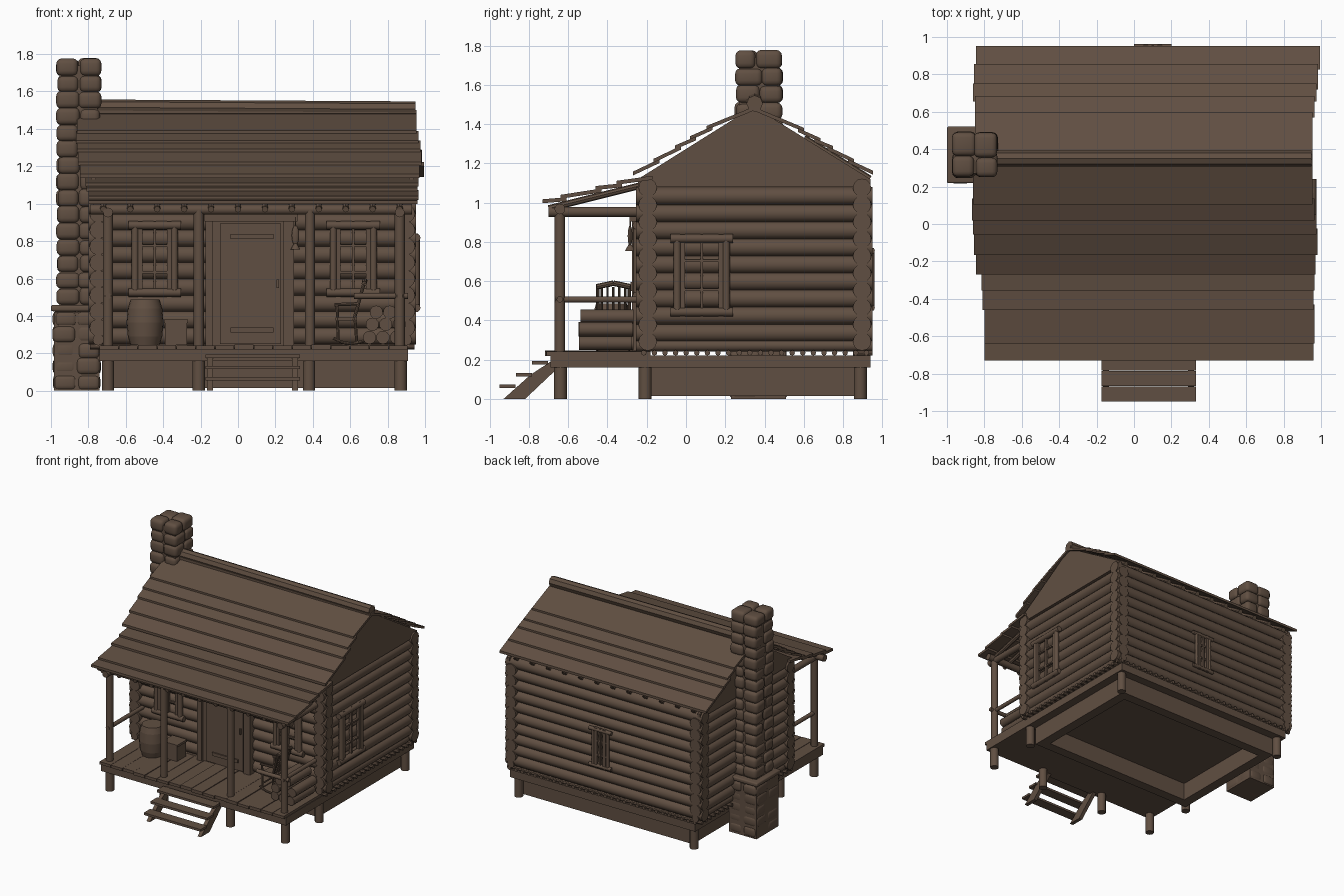
import bpy, bmesh, math, random
from mathutils import Vector, Matrix

random.seed(4)
WOOD = bpy.data.materials.new("dark brown wood")
WOOD.diffuse_color = (0.118, 0.078, 0.054, 1)


class Part:
    """Collects simple solids into one named object."""
    def __init__(self, name):
        self.name, self.bm = name, bmesh.new()

    def box(self, x0, x1, y0, y1, z0, z1, bevel=0):
        m = Matrix.Translation(((x0 + x1) / 2, (y0 + y1) / 2, (z0 + z1) / 2)) @ \
            Matrix.Diagonal((x1 - x0, y1 - y0, z1 - z0, 1))
        v = bmesh.ops.create_cube(self.bm, size=1, matrix=m)["verts"]
        if bevel:
            edges = list({e for p in v for e in p.link_edges})
            bmesh.ops.bevel(self.bm, geom=edges, offset=bevel, segments=3,
                            profile=0.5, affect='EDGES')

    def rod(self, a, b, r, r2=None, seg=12):
        a, b = Vector(a), Vector(b)
        m = Matrix.Translation((a + b) / 2) @ (b - a).to_track_quat('Z', 'Y').to_matrix().to_4x4()
        bmesh.ops.create_cone(self.bm, cap_ends=True, segments=seg, radius1=r,
                              radius2=r if r2 is None else r2, depth=(b - a).length, matrix=m)

    def prism(self, pts, x0, x1):
        """Extrude a (y, z) outline along x."""
        lo = [self.bm.verts.new((x0, y, z)) for y, z in pts]
        hi = [self.bm.verts.new((x1, y, z)) for y, z in pts]
        self.bm.faces.new(lo)
        self.bm.faces.new(hi[::-1])
        for i in range(len(pts)):
            j = (i + 1) % len(pts)
            self.bm.faces.new((lo[j], lo[i], hi[i], hi[j]))

    def ball(self, c, sx, sy, sz):
        bmesh.ops.create_uvsphere(self.bm, u_segments=12, v_segments=8, radius=1,
                                  matrix=Matrix.Translation(c) @ Matrix.Diagonal((sx, sy, sz, 1)))

    def done(self, smooth=True):
        bmesh.ops.recalc_face_normals(self.bm, faces=self.bm.faces)
        me = bpy.data.meshes.new(self.name)
        self.bm.to_mesh(me)
        self.bm.free()
        ob = bpy.data.objects.new(self.name, me)
        bpy.context.collection.objects.link(ob)
        me.materials.append(WOOD)
        if smooth:
            bpy.ops.object.select_all(action='DESELECT')
            ob.select_set(True)
            bpy.context.view_layer.objects.active = ob
            bpy.ops.object.shade_smooth_by_angle(angle=math.radians(40))
        return ob


# Stub posts and foundation skirt
p = Part("foundation_posts")
for x in (-0.695, 0.87):
    for y in (-0.64, -0.208, 0.888):
        p.rod((x, y, 0), (x, y, 0.2), 0.033)
for x in (-0.21, 0.38):
    p.rod((x, -0.64, 0), (x, -0.64, 0.2), 0.033)
p.done()
p = Part("foundation_skirt")
for x0, x1, y0, y1 in ((-0.67, 0.84, -0.18, -0.1), (-0.67, 0.84, 0.79, 0.87),
                       (-0.67, -0.59, -0.1, 0.79), (0.76, 0.84, -0.1, 0.79)):
    p.box(x0, x1, y0, y1, 0.015, 0.17)
p.done(False)

# Floor platform, joist ends and porch boards
p = Part("floor_platform")
p.box(-0.74, 0.91, -0.69, 0.94, 0.16, 0.222)
p.done(False)
p = Part("floor_joists")
for i in range(22):
    y = -0.215 + i * 0.054
    p.rod((-0.79, y, 0.235), (0.945, y, 0.235), 0.014, seg=8)
for i in range(30):
    x = -0.74 + i * 0.057
    p.rod((x, 0.85, 0.235), (x, 0.95, 0.235), 0.014, seg=8)
p.done()
p = Part("porch_boards")
for i in range(16):
    x = -0.74 + i * 0.1031
    p.box(x, x + 0.1, -0.712 - random.uniform(-0.008, 0.008), -0.18, 0.22,
          0.244 + random.uniform(-0.003, 0.003))
p.done(False)

# Log walls: front/back courses and interlocking side courses
p = Part("front_and_back_logs")
for i in range(10):
    for y in (-0.195, 0.897):
        p.rod((-0.80, y, 0.293 + 0.087 * i), (0.953, y, 0.293 + 0.087 * i), 0.047)
p.done()
p = Part("side_logs")
for i in range(10):
    z = 0.272 if i == 0 else 0.25 + 0.087 * i
    for x in (-0.747, 0.9):
        p.rod((x, -0.255, z), (x, 0.95, z), 0.047 if i else 0.03)
p.done()
p = Part("gables")
for x in (-0.785, 0.915):
    p.prism([(-0.245, 1.08), (-0.245, 1.12), (0.345, 1.49), (0.94, 1.12), (0.94, 1.08)], x, x + 0.025)
p.done(False)


# Overlapping roof boards, each raised at its lower edge
def roof_rows(name, ys, height, xs):
    p = Part(name)
    for (ya, yb), (x0, x1) in zip(zip(ys, ys[1:]), xs):
        top = ya + (0.03 if yb < ya else -0.03)
        za, zb = height(top), height(yb) + 0.02
        p.prism([(top, za), (yb, zb), (yb, zb - 0.02), (top, za - 0.02)], x0, x1)
    p.done(False)


main = lambda y: 1.52 - 0.62 * abs(y - 0.345)
porch = lambda y: 1.13 + 0.25 * (y + 0.2)
roof_rows("back_roof_boards", [0.345, 0.60, 0.685, 0.75, 0.855, 0.953], main,
          [(-0.85, 0.955), (-0.85, 0.965), (-0.86, 0.975), (-0.855, 0.985), (-0.845, 0.995)])
roof_rows("front_roof_boards", [0.345, 0.105, 0.02, -0.055, -0.165, -0.27], main,
          [(-0.86, 0.955), (-0.865, 0.965), (-0.86, 0.975), (-0.855, 0.98), (-0.845, 0.97)])
roof_rows("porch_roof_boards", [-0.2, -0.355, -0.46, -0.64, -0.73], porch,
          [(-0.815, 0.965), (-0.81, 0.96), (-0.8, 0.965), (-0.8, 0.96)])
p = Part("ridge_log")
p.rod((-0.75, 0.35, 1.515), (0.95, 0.35, 1.505), 0.042, seg=8)
p.done()
p = Part("rafters")
for i in range(12):
    x = -0.72 + i * 0.144
    p.rod((x, -0.70, porch(-0.70) - 0.035), (x, -0.2, porch(-0.2) - 0.035), 0.017, seg=8)
    p.rod((x, 0.6, main(0.6) - 0.035), (x, 0.935, main(0.935) - 0.035), 0.02, seg=8)
p.done()

# Porch posts, beams and rails
p = Part("porch_posts")
for x in (-0.695, -0.21, 0.385, 0.865):
    p.rod((x, -0.643, 0.24), (x, -0.643, 0.97), 0.027)
p.done()
p = Part("porch_beams")
p.rod((-0.79, -0.643, 0.968), (0.93, -0.643, 0.968), 0.027)
for x in (-0.695, 0.865):
    p.rod((x, -0.70, 0.953), (x, -0.2, 0.953), 0.026)
p.done()
p = Part("porch_rails")
for x in (-0.695, 0.865):
    p.rod((x, -0.67, 0.507), (x, -0.22, 0.507), 0.016)
p.rod((0.62, -0.643, 0.507), (0.91, -0.643, 0.507), 0.016)
p.done()

# Front steps
p = Part("step_stringers")
for x in (-0.165, 0.29):
    p.prism([(-0.93, 0), (-0.82, 0), (-0.645, 0.165), (-0.69, 0.19), (-0.79, 0.125)], x, x + 0.03)
p.done(False)
p = Part("step_treads")
for i in range(3):
    y = -0.95 + 0.083 * i
    p.box(-0.175, 0.332, y, y + 0.082, 0.055 + 0.06 * i, 0.073 + 0.06 * i)
p.done(False)


# Windows: built facing -y around the origin, then placed on a wall
def window(name, w, h, place, bar=0.045):
    p = Part(name)
    for z in (-h / 2 + bar / 2, h / 2 - bar / 2):
        p.rod((-w / 2, 0, z), (w / 2, 0, z), bar / 2)
    for s in (-1, 1):
        x = s * (w / 2 - 0.035)
        p.rod((x, 0, -h / 2 + 0.02), (x, 0, h / 2 - 0.02), bar * 0.42)
        xi = s * (w / 2 - 0.062)
        p.box(xi - 0.012, xi + 0.012, -0.01, 0.012, -h / 2, h / 2)
    p.box(-0.007, 0.007, -0.008, 0.012, -h / 2, h / 2)
    for z in (-0.07, 0.07):
        p.box(-w / 2 + 0.04, w / 2 - 0.04, -0.006, 0.012, z * h / 0.4 - 0.006, z * h / 0.4 + 0.006)
    ob = p.done()
    ob.matrix_world = place


T, R = Matrix.Translation, Matrix.Rotation
window("front_left_window", 0.28, 0.405, T((-0.445, -0.25, 0.705)))
window("front_right_window", 0.285, 0.405, T((0.617, -0.25, 0.705)))
window("right_window", 0.32, 0.42, T((0.953, 0.08, 0.63)) @ R(math.pi / 2, 4, 'Z'))
window("back_window", 0.2, 0.32, T((0.1, 0.947, 0.61)) @ R(math.pi, 4, 'Z'), 0.03)

# Door with frame, straps and handle
p = Part("door_frame")
p.box(-0.175, -0.135, -0.275, -0.2, 0.24, 0.91)
p.box(0.24, 0.3, -0.275, -0.2, 0.24, 0.91)
p.box(-0.18, 0.318, -0.285, -0.2, 0.905, 0.942)
p.done(False)
p = Part("door")
p.box(-0.135, 0.24, -0.255, -0.2, 0.24, 0.91)
p.box(-0.097, 0.23, -0.265, -0.2, 0.25, 0.895)
for z in (0.325, 0.825):
    p.box(-0.04, 0.19, -0.275, -0.26, z - 0.013, z + 0.013)
p.box(0.207, 0.218, -0.283, -0.26, 0.55, 0.595)
p.done(False)

# Fish hanging by the door
p = Part("hanging_fish")
p.rod((0.307, -0.285, 0.86), (0.307, -0.285, 0.93), 0.004, seg=6)
p.ball((0.307, -0.285, 0.83), 0.02, 0.012, 0.055)
p.rod((0.307, -0.285, 0.755), (0.307, -0.285, 0.79), 0.026, 0.006, seg=8)
p.done()

# Barrel with hoops, and crate
p = Part("barrel")
prof = [(0.245, 0.078), (0.29, 0.092), (0.365, 0.099), (0.44, 0.092), (0.487, 0.078)]
for (z0, r0), (z1, r1) in zip(prof, prof[1:]):
    p.rod((-0.497, -0.38, z0), (-0.497, -0.38, z1), r0, r1, 20)
p.done()
p = Part("crate")
p.box(-0.39, -0.272, -0.39, -0.275, 0.245, 0.365)
p.box(-0.396, -0.266, -0.396, -0.269, 0.362, 0.38)
p.done(False)

# Firewood pile
p = Part("firewood")
for n, z in ((3, 0.285), (3, 0.355), (2, 0.42)):
    for i in range(n):
        x = 0.775 + (i - (n - 1) / 2) * 0.072 + (0.015 if z == 0.355 else 0)
        d = random.uniform(-0.01, 0.01)
        p.rod((x, -0.545 + d, z), (x, -0.275 + d, z), 0.036, seg=10)
p.done()

# Rocking chair facing the door
p = Part("rocking_chair")
for y in (-0.45, -0.29):
    arc = [(0.51 + 0.19 * t / 6, 0.252 + 0.03 * (t / 3 - 1) ** 2) for t in range(7)]
    for (xa, za), (xb, zb) in zip(arc, arc[1:]):
        p.rod((xa, y, za), (xb, y, zb), 0.008, seg=8)
    p.rod((0.535, y, 0.26), (0.53, y, 0.46), 0.008, seg=8)
    p.rod((0.635, y, 0.26), (0.625, y, 0.39), 0.008, seg=8)
    p.rod((0.62, y, 0.38), (0.675, y, 0.58), 0.009, seg=8)
    p.rod((0.515, y, 0.46), (0.645, y, 0.465), 0.009, seg=8)
p.box(0.52, 0.635, -0.455, -0.285, 0.375, 0.392)
for i in range(5):
    y = -0.43 + i * 0.03
    p.rod((0.62, y, 0.39), (0.675, y, 0.57), 0.006, seg=8)
p.rod((0.675, -0.455, 0.572), (0.678, -0.37, 0.59), 0.014, seg=8)
p.rod((0.678, -0.37, 0.59), (0.675, -0.285, 0.572), 0.014, seg=8)
p.rod((0.535, -0.45, 0.31), (0.535, -0.29, 0.31), 0.006, seg=8)
p.done()

# Stone chimney: courses of four rounded stones around a core
p = Part("chimney")
p.box(-0.955, -0.75, 0.27, 0.47, 0, 1.74)
p.box(-0.985, -0.74, 0.23, 0.51, 0, 0.42)
p.box(-1.0, -0.73, 0.218, 0.522, 0.425, 0.458, 0.01)
for i in range(20):
    low = i < 5
    z0 = i * 0.085 if low else 0.458 + (i - 5) * 0.0875
    x0, x1, y0, y1 = (-0.988, -0.735, 0.223, 0.517) if low else (-0.968, -0.732, 0.25, 0.49)
    xm, ym = (x0 + x1) / 2, (y0 + y1) / 2 + random.uniform(-0.02, 0.02)
    for xa, xb in ((x0, xm), (xm, x1)):
        for ya, yb in ((y0, ym), (ym, y1)):
            j = lambda: random.uniform(-0.006, 0.006)
            p.box(xa + j(), xb + j(), ya + j(), yb + j(), z0, z0 + 0.091 + j(), 0.028)
p.done()
